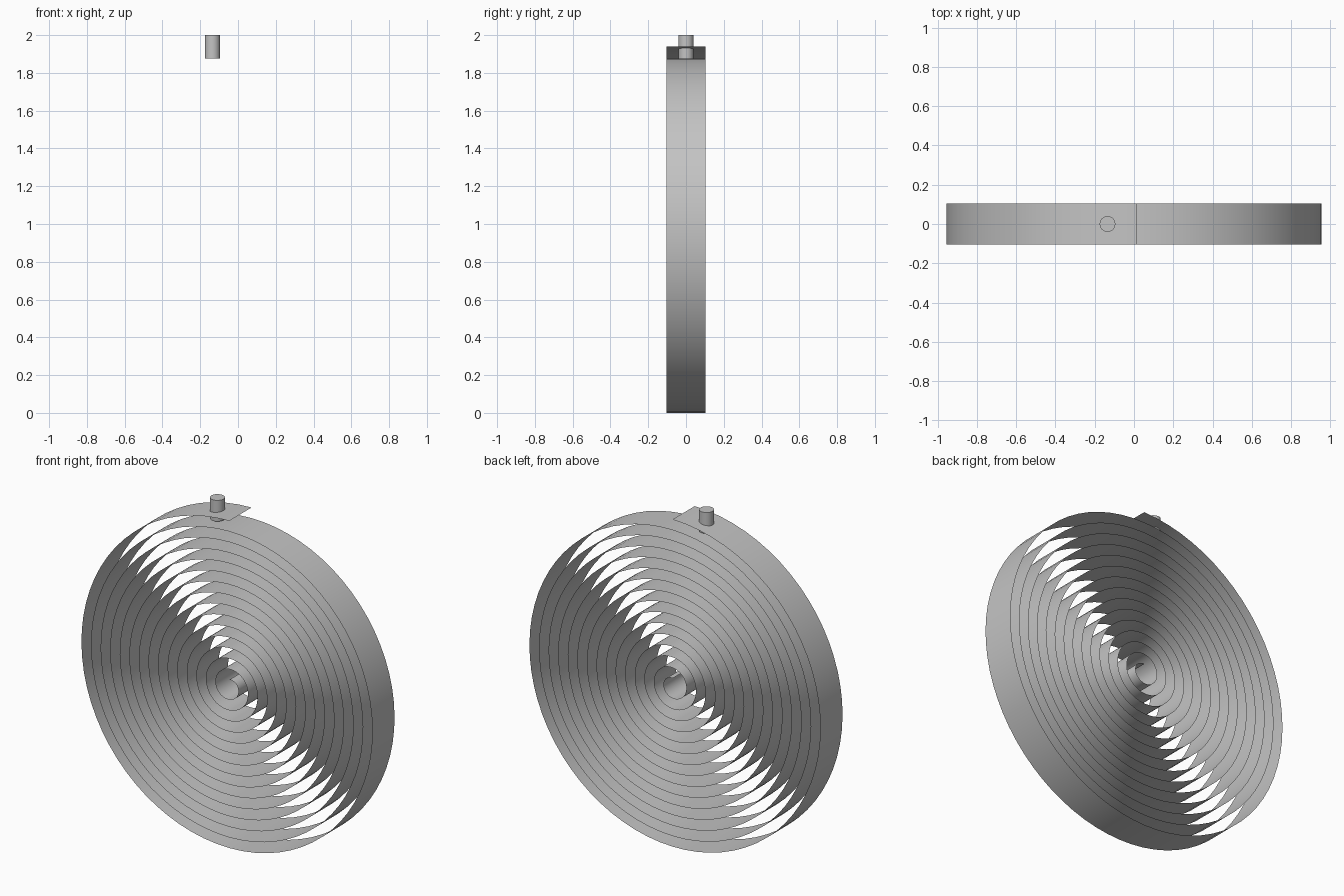
import bpy, bmesh
from math import sin, cos, pi, radians

cube = bpy.data.objects.get("Cube")
if cube:
    bpy.data.objects.remove(cube, do_unlink=True)

TURNS, STEPS = 15, 72
PITCH = 0.0628
OUTER = 0.9855
CENTRE_X, CENTRE_Z = PITCH / 4, 0.9543
HALF_WIDTH = 0.104

steel = bpy.data.materials.new("grey_steel")
steel.use_nodes = True
colour = (0.55, 0.55, 0.55, 1)
steel.diffuse_color = colour
steel.node_tree.nodes["Principled BSDF"].inputs["Base Color"].default_value = colour

# Coiled strip: a thin spiral band winding inward from the top
bm = bmesh.new()
previous = None
for i in range(TURNS * STEPS + 1):
    turn = i / STEPS
    radius = OUTER - PITCH * turn
    x = CENTRE_X - radius * sin(2 * pi * turn)
    z = CENTRE_Z + radius * cos(2 * pi * turn)
    pair = [bm.verts.new((x, y, z)) for y in (-HALF_WIDTH, HALF_WIDTH)]
    if previous:
        bm.faces.new((previous[0], previous[1], pair[1], pair[0]))
    previous = pair
mesh = bpy.data.meshes.new("spiral_strip")
bm.to_mesh(mesh)
bm.free()
strip = bpy.data.objects.new("spiral_strip", mesh)
bpy.context.collection.objects.link(strip)

# Pin through the outer end of the strip
bpy.ops.mesh.primitive_cylinder_add(vertices=48, radius=0.04, depth=0.125,
                                    location=(-0.135, 0, 1.9375))
pin = bpy.context.object
pin.name = "end_pin"

# Shared material and smooth shading
for part in (strip, pin):
    part.data.materials.append(steel)
    bpy.ops.object.select_all(action="DESELECT")
    part.select_set(True)
    bpy.context.view_layer.objects.active = part
    bpy.ops.object.shade_smooth_by_angle(angle=radians(40))
